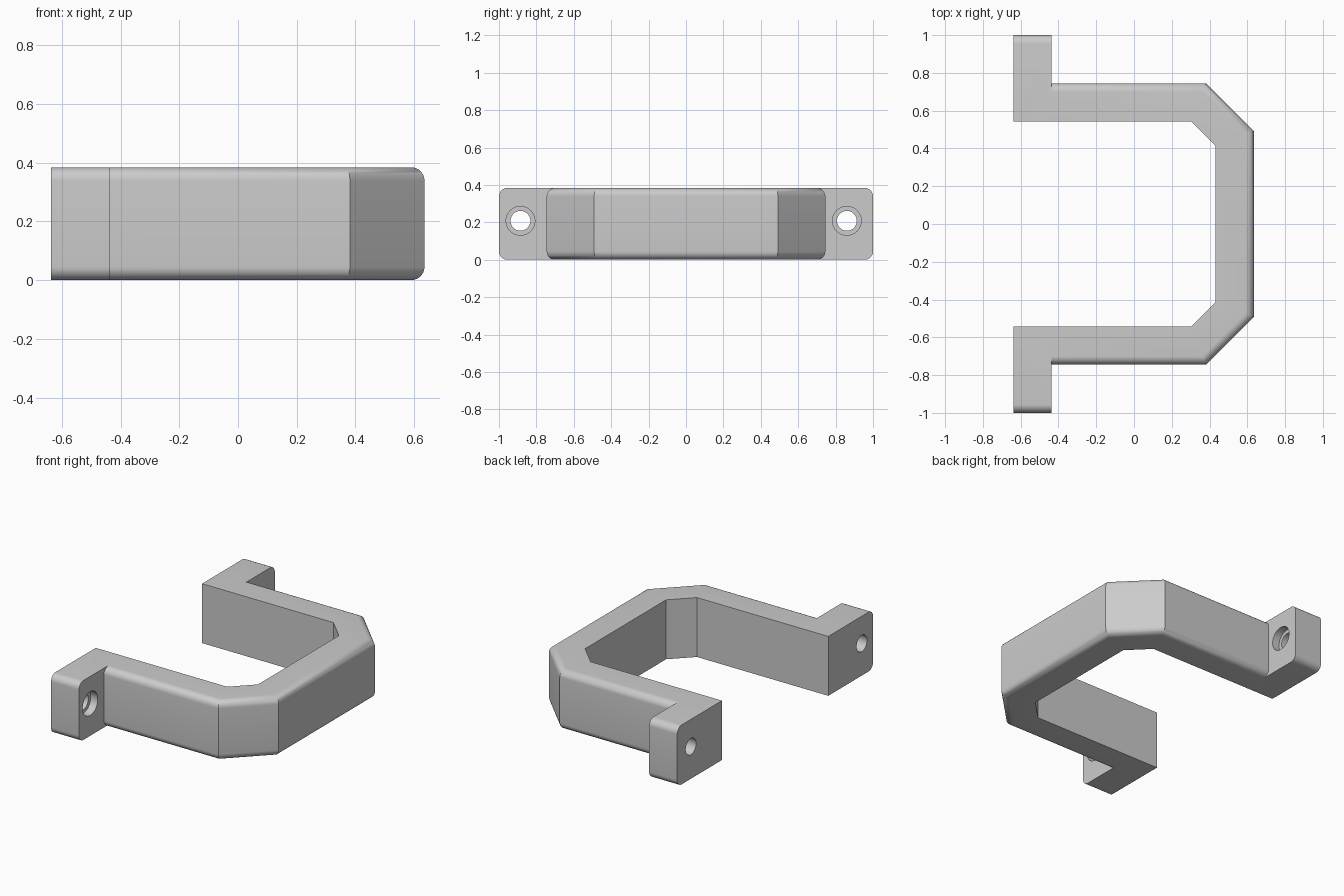
import bpy, bmesh, math
from mathutils import Matrix, Vector

cube = bpy.data.objects.get("Cube")
if cube:
    bpy.data.objects.remove(cube)

HEIGHT, RADIUS, STEPS = 0.384, 0.045, 8
WALL_X, FLANGE_X = -0.637, -0.437

grey = bpy.data.materials.new("light grey")
grey.use_nodes = True
grey.diffuse_color = (0.6, 0.6, 0.6, 1)
grey.node_tree.nodes["Principled BSDF"].inputs["Base Color"].default_value = (0.6, 0.6, 0.6, 1)


def make_object(name, bm):
    bmesh.ops.recalc_face_normals(bm, faces=bm.faces)
    mesh = bpy.data.meshes.new(name)
    bm.to_mesh(mesh)
    bm.free()
    mesh.materials.append(grey)
    obj = bpy.data.objects.new(name, mesh)
    bpy.context.collection.objects.link(obj)
    return obj


def rounded_section(width):
    """Points (across, z): square on the inner side, rounded on the outer side."""
    points = [(0, 0)]
    for z, start in ((RADIUS, -90), (HEIGHT - RADIUS, 0)):
        for i in range(STEPS + 1):
            a = math.radians(start + 90 * i / STEPS)
            points.append((width - RADIUS + RADIUS * math.cos(a), z + RADIUS * math.sin(a)))
    return points + [(0, HEIGHT)]


def loft(name, rings):
    """Joins matching rings of points into a closed solid."""
    bm = bmesh.new()
    rings = [[bm.verts.new(p) for p in ring] for ring in rings]
    n = len(rings[0])
    for a, b in zip(rings, rings[1:]):
        for i in range(n):
            j = (i + 1) % n
            bm.faces.new((a[i], a[j], b[j], b[i]))
    bm.faces.new(rings[0])
    bm.faces.new(rings[-1])
    return make_object(name, bm)


def rod(name, x0, x1, y, z, radius):
    bm = bmesh.new()
    place = Matrix.Translation(((x0 + x1) / 2, y, z)) @ Matrix.Rotation(math.pi / 2, 4, "Y")
    bmesh.ops.create_cone(bm, cap_ends=True, segments=40, radius1=radius, radius2=radius,
                          depth=x1 - x0, matrix=place)
    return make_object(name, bm)


def combine(target, tool, operation):
    mod = target.modifiers.new(operation, "BOOLEAN")
    mod.operation, mod.object, mod.solver = operation, tool, "EXACT"
    bpy.context.view_layer.objects.active = target
    bpy.ops.object.modifier_apply(modifier=mod.name)
    bpy.data.objects.remove(tool)


# Grip: mitred sweep between an inner and an outer path
half_inner = [(FLANGE_X - 0.1, -0.543), (0.302, -0.543), (0.432, -0.413)]
half_outer = [(FLANGE_X - 0.1, -0.745), (0.381, -0.745), (0.635, -0.491)]
inner = half_inner + [(x, -y) for x, y in reversed(half_inner)]
outer = half_outer + [(x, -y) for x, y in reversed(half_outer)]
section = rounded_section(0.202)
rings = []
for p, q in zip(inner, outer):
    p, q = Vector(p), Vector(q)
    rings.append([(*p.lerp(q, t / 0.202), z) for t, z in section])
handle = loft("pull_handle", rings)

# Mounting feet with rounded outer ends
for side, hole_y in ((-1, -0.885), (1, 0.86)):
    foot = [[(x, side * (0.543 + t), z) for t, z in rounded_section(0.457)]
            for x in (WALL_X, FLANGE_X)]
    combine(handle, loft("foot", foot), "UNION")
    # Screw hole and its counterbore
    combine(handle, rod("hole", WALL_X - 0.1, FLANGE_X + 0.1, hole_y, 0.208, 0.053), "DIFFERENCE")
    combine(handle, rod("bore", FLANGE_X - 0.05, FLANGE_X + 0.1, hole_y, 0.208, 0.077), "DIFFERENCE")

bpy.ops.object.select_all(action="DESELECT")
handle.select_set(True)
bpy.context.view_layer.objects.active = handle
bpy.ops.object.shade_smooth_by_angle(angle=math.radians(30))
